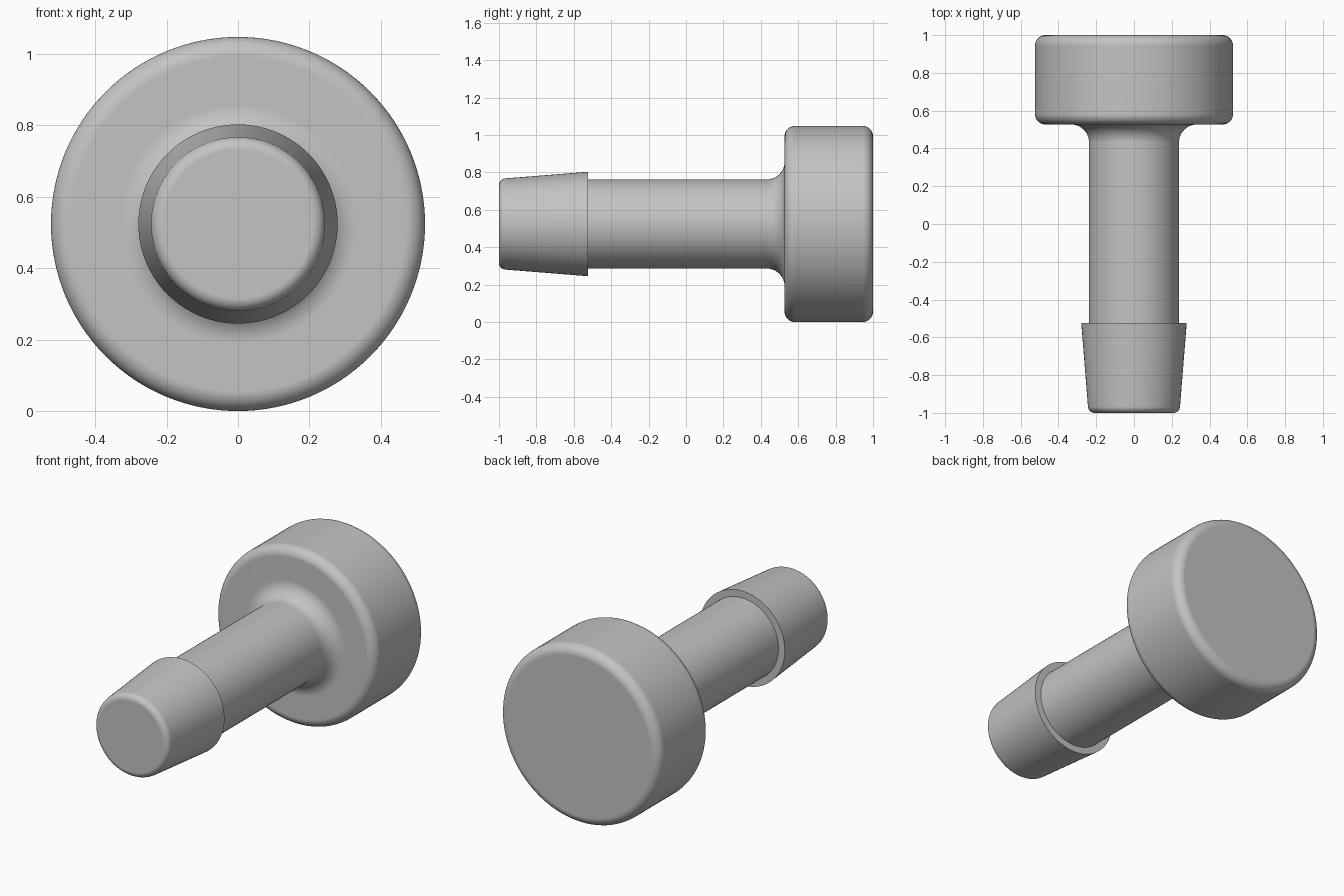
import bpy, bmesh, math
from mathutils import Vector, Matrix

if "Cube" in bpy.data.objects:
    bpy.data.objects.remove(bpy.data.objects["Cube"], do_unlink=True)

SEGMENTS = 128
HEAD_R = 0.524


def rounded(corners, steps=10):
    """Turn (radius, y, fillet) corners into a profile with true arcs."""
    pts = []
    for i, (r, y, fillet) in enumerate(corners):
        p = Vector((r, y))
        if not fillet:
            pts.append(p)
            continue
        a = (Vector(corners[i - 1][:2]) - p).normalized()
        b = (Vector(corners[i + 1][:2]) - p).normalized()
        half = a.angle(b) / 2
        centre = p + (a + b).normalized() * fillet / math.sin(half)
        reach = fillet / math.tan(half)
        start = (p + a * reach - centre).normalized()
        end = (p + b * reach - centre).normalized()
        pts += [centre + start.slerp(end, k / steps) * fillet
                for k in range(steps + 1)]
    return pts


# Material
gray = bpy.data.materials.new("plain gray")
gray.use_nodes = True
color = (0.55, 0.55, 0.55, 1)
gray.diffuse_color = color
gray.node_tree.nodes["Principled BSDF"].inputs["Base Color"].default_value = color

# Half profile: tapered tip, barb step, shaft, flared neck, round head
profile = rounded([
    (0, -1, 0),
    (0.241, -1, 0.035),
    (0.279, -0.525, 0),
    (0.238, -0.525, 0),
    (0.238, 0.527, 0.095),
    (HEAD_R, 0.527, 0.055),
    (HEAD_R, 1, 0.055),
    (0, 1, 0),
])

# Revolve the profile around the y axis
bm = bmesh.new()
verts = [bm.verts.new((p.x, p.y, 0)) for p in profile]
edges = [bm.edges.new(pair) for pair in zip(verts, verts[1:])]
bmesh.ops.spin(bm, geom=verts + edges, cent=(0, 0, 0), axis=(0, 1, 0),
               angle=math.tau, steps=SEGMENTS, use_duplicate=False)
bmesh.ops.remove_doubles(bm, verts=bm.verts, dist=0.0001)
bmesh.ops.recalc_face_normals(bm, faces=bm.faces)
bmesh.ops.transform(bm, matrix=Matrix.Translation((0, 0, HEAD_R)), verts=bm.verts)
mesh = bpy.data.meshes.new("barbed_plug")
bm.to_mesh(mesh)
bm.free()

plug = bpy.data.objects.new("barbed_plug", mesh)
bpy.context.collection.objects.link(plug)
mesh.materials.append(gray)

# Smooth shading with crisp barb edges and flat end faces
bpy.ops.object.select_all(action="DESELECT")
plug.select_set(True)
bpy.context.view_layer.objects.active = plug
bpy.ops.object.shade_smooth_by_angle(angle=math.radians(30))
weighted = plug.modifiers.new("flat_ends", "WEIGHTED_NORMAL")
weighted.keep_sharp = True
